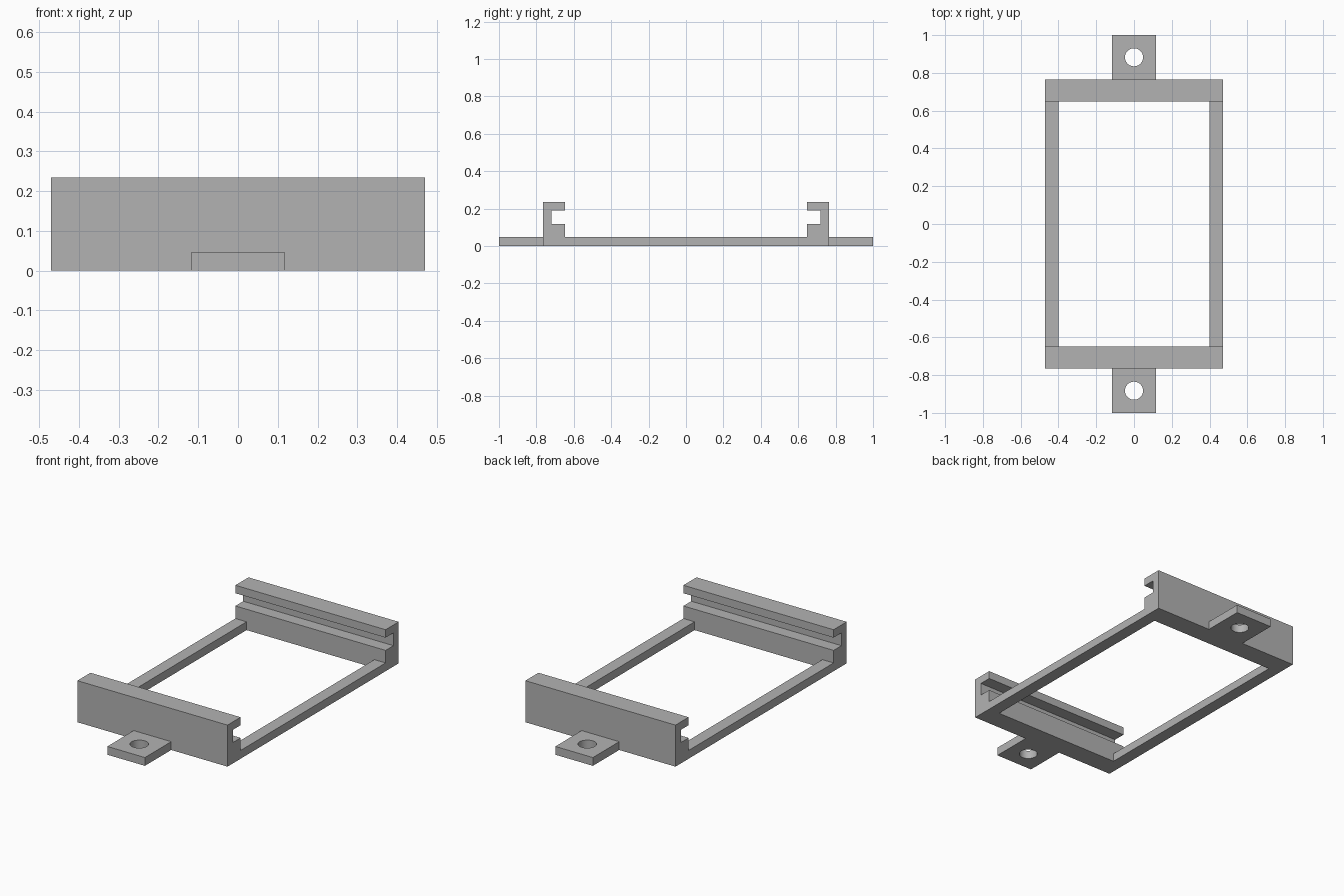
import bpy
import bmesh
from math import cos, sin, tau, radians

cube = bpy.data.objects.get("Cube")
if cube:
    bpy.data.objects.remove(cube, do_unlink=True)

grey = bpy.data.materials.new("mid_grey")
grey.use_nodes = True
colour = (0.45, 0.45, 0.45, 1)
grey.diffuse_color = colour
grey.node_tree.nodes["Principled BSDF"].inputs["Base Color"].default_value = colour

HALF_W = 0.47      # half width of the frame
OUTER_Y = 0.765    # outer face of the rails
INNER_Y = 0.648    # inner face of the rails
BASE_H = 0.047     # thickness of the side strips and tabs
TOP_H = 0.235      # height of the rails
TAB = (1 - OUTER_Y) / 2


def finish(name, bm):
    bmesh.ops.recalc_face_normals(bm, faces=bm.faces)
    mesh = bpy.data.meshes.new(name)
    bm.to_mesh(mesh)
    bm.free()
    obj = bpy.data.objects.new(name, mesh)
    mesh.materials.append(grey)
    bpy.context.collection.objects.link(obj)
    return obj


def extrude_x(name, profile, x0, x1):
    """Prism along x from a (y, z) outline."""
    bm = bmesh.new()
    face = bm.faces.new([bm.verts.new((x0, y, z)) for y, z in profile])
    moved = bmesh.ops.extrude_face_region(bm, geom=[face], use_keep_orig=True)["geom"]
    verts = [v for v in moved if isinstance(v, bmesh.types.BMVert)]
    bmesh.ops.translate(bm, verts=verts, vec=(x1 - x0, 0, 0))
    return finish(name, bm)


def holed_tab(name, centre_y, half, radius, height, count=32):
    """Square plate with a round through hole."""
    bm = bmesh.new()
    rings = []
    for i in range(count):
        c, s = cos(tau * i / count), sin(tau * i / count)
        r = half / max(abs(c), abs(s))
        rings.append([bm.verts.new((c * d, centre_y + s * d, z))
                      for d, z in ((r, 0), (r, height), (radius, height), (radius, 0))])
    for i in range(count):
        a, b = rings[i], rings[(i + 1) % count]
        for k in range(4):
            n = (k + 1) % 4
            bm.faces.new((a[k], b[k], b[n], a[n]))
    obj = finish(name, bm)
    bpy.ops.object.select_all(action="DESELECT")
    obj.select_set(True)
    bpy.context.view_layer.objects.active = obj
    bpy.ops.object.shade_smooth_by_angle(angle=radians(30))


# Grooved rails and mounting tabs at both ends
SLOT_Y, SLOT_LOW, SLOT_HIGH = 0.718, 0.118, 0.19
rail = [(OUTER_Y, 0), (OUTER_Y, TOP_H), (INNER_Y, TOP_H), (INNER_Y, SLOT_HIGH),
        (SLOT_Y, SLOT_HIGH), (SLOT_Y, SLOT_LOW), (INNER_Y, SLOT_LOW), (INNER_Y, 0)]
for end, side in (("front", -1), ("back", 1)):
    extrude_x(end + "_rail", [(side * y, z) for y, z in rail], -HALF_W, HALF_W)
    holed_tab(end + "_tab", side * (OUTER_Y + TAB), TAB, 0.048, BASE_H)

# Low strips joining the rails
strip = [(-INNER_Y, 0), (INNER_Y, 0), (INNER_Y, BASE_H), (-INNER_Y, BASE_H)]
for name, side in (("left_strip", 1), ("right_strip", -1)):
    extrude_x(name, strip, side * 0.4, side * HALF_W)
